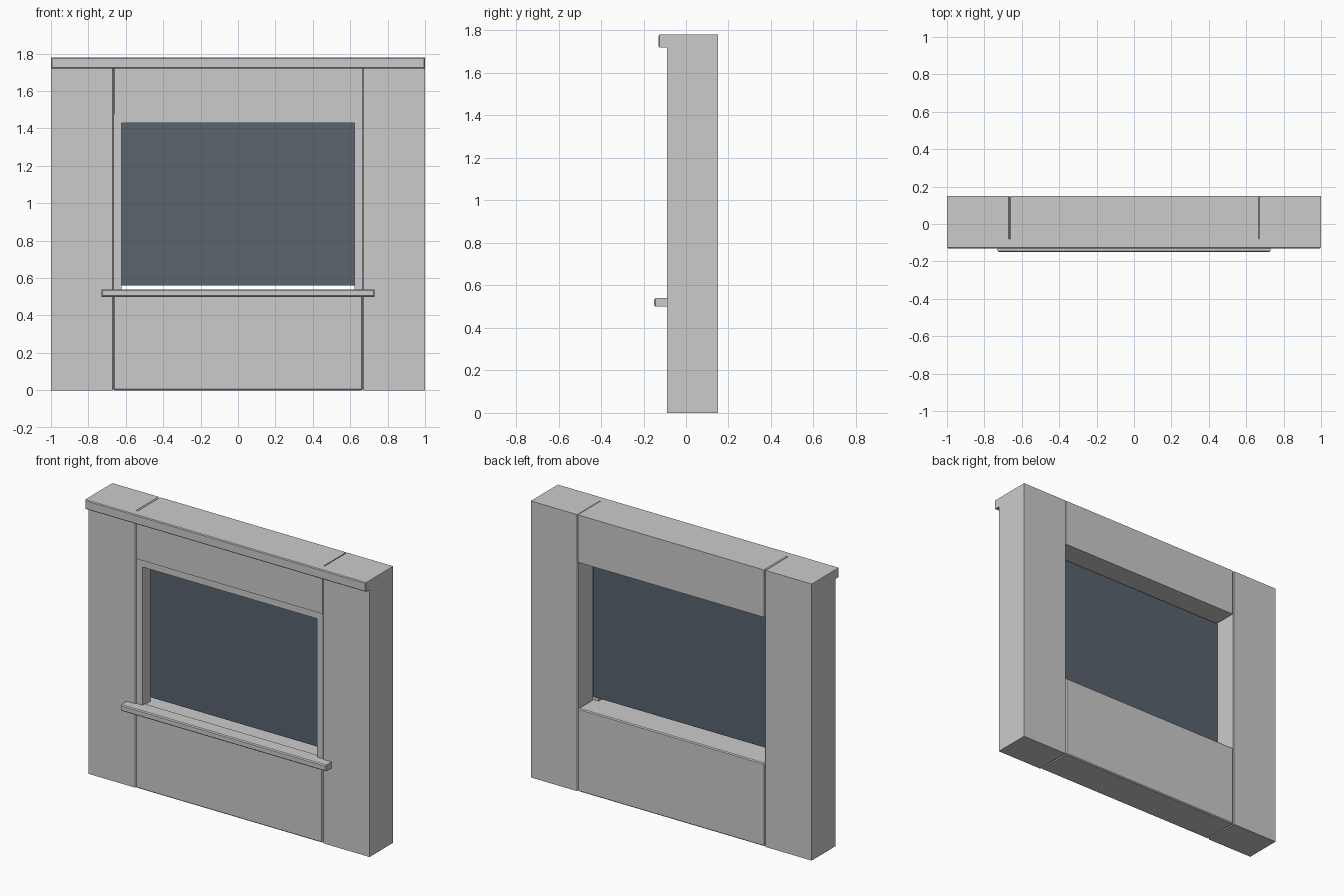
import bpy, bmesh
from mathutils import Vector

if "Cube" in bpy.data.objects:
    bpy.data.objects.remove(bpy.data.objects["Cube"])


def block(name, lo, hi, edge_test=None, width=0.006):
    """Box between two corners; edges whose ends both pass edge_test are chamfered."""
    bm = bmesh.new()
    bmesh.ops.create_cube(bm, size=1)
    lo, hi = Vector(lo), Vector(hi)
    for v in bm.verts:
        v.co = Vector([lo[i] if v.co[i] < 0 else hi[i] for i in range(3)])
    if edge_test:
        edges = [e for e in bm.edges if all(edge_test(v.co) for v in e.verts)]
        bmesh.ops.bevel(bm, geom=edges, offset=width, segments=1, affect='EDGES')
    return finish(name, bm)


def finish(name, bm):
    bmesh.ops.recalc_face_normals(bm, faces=bm.faces)
    mesh = bpy.data.meshes.new(name)
    bm.to_mesh(mesh)
    bm.free()
    obj = bpy.data.objects.new(name, mesh)
    bpy.context.collection.objects.link(obj)
    return obj


FRONT, BACK, TOP, JOINT = -0.09, 0.15, 1.78, 0.665

# Side piers, chamfered along the joints with the middle
for side, s in (("left", -1), ("right", 1)):
    x0, x1 = sorted((s * JOINT, s * 1.0))
    block(side + "_pier", (x0, FRONT, 0), (x1, BACK, TOP),
          lambda c: abs(c.x) < JOINT + 0.01)

# Wall below and above the window
block("lower_panel", (-JOINT, FRONT, 0), (JOINT, BACK, 0.535),
      lambda c: c.x < 0 or c.x > 0)
block("lintel", (-JOINT, FRONT, 1.475), (JOINT, BACK, TOP),
      lambda c: c.x < 0)
bpy.data.objects["lintel"].data.update()

# Cornice lip along the top front edge
block("cornice", (-1, -0.13, 1.72), (1, -0.08, TOP),
      lambda c: c.y < -0.1, 0.005)

# Projecting window sill
block("sill", (-0.73, -0.15, 0.5), (0.73, -0.06, 0.54),
      lambda c: c.y < -0.1, 0.006)

# Window frame: posts and head, open at the bottom
outline = [(-0.665, 0.53), (-0.665, 1.475), (0.665, 1.475), (0.665, 0.53),
           (0.622, 0.53), (0.622, 1.43), (-0.622, 1.43), (-0.622, 0.53)]
bm = bmesh.new()
face = bm.faces.new([bm.verts.new((x, -0.083, z)) for x, z in outline])
ext = bmesh.ops.extrude_face_region(bm, geom=[face])
bmesh.ops.translate(bm, vec=(0, 0.083, 0),
                    verts=[g for g in ext["geom"] if isinstance(g, bmesh.types.BMVert)])
finish("window_frame", bm)

# Dark pane fixed behind the frame, with a slot left beneath it
pane = block("window_pane", (-0.655, 0.0, 0.56), (0.655, 0.012, 1.465))
glass = bpy.data.materials.new("dark_glass")
glass.diffuse_color = (0.10, 0.125, 0.155, 1)
glass.use_nodes = True
glass.node_tree.nodes["Principled BSDF"].inputs["Base Color"].default_value = glass.diffuse_color
pane.data.materials.append(glass)
